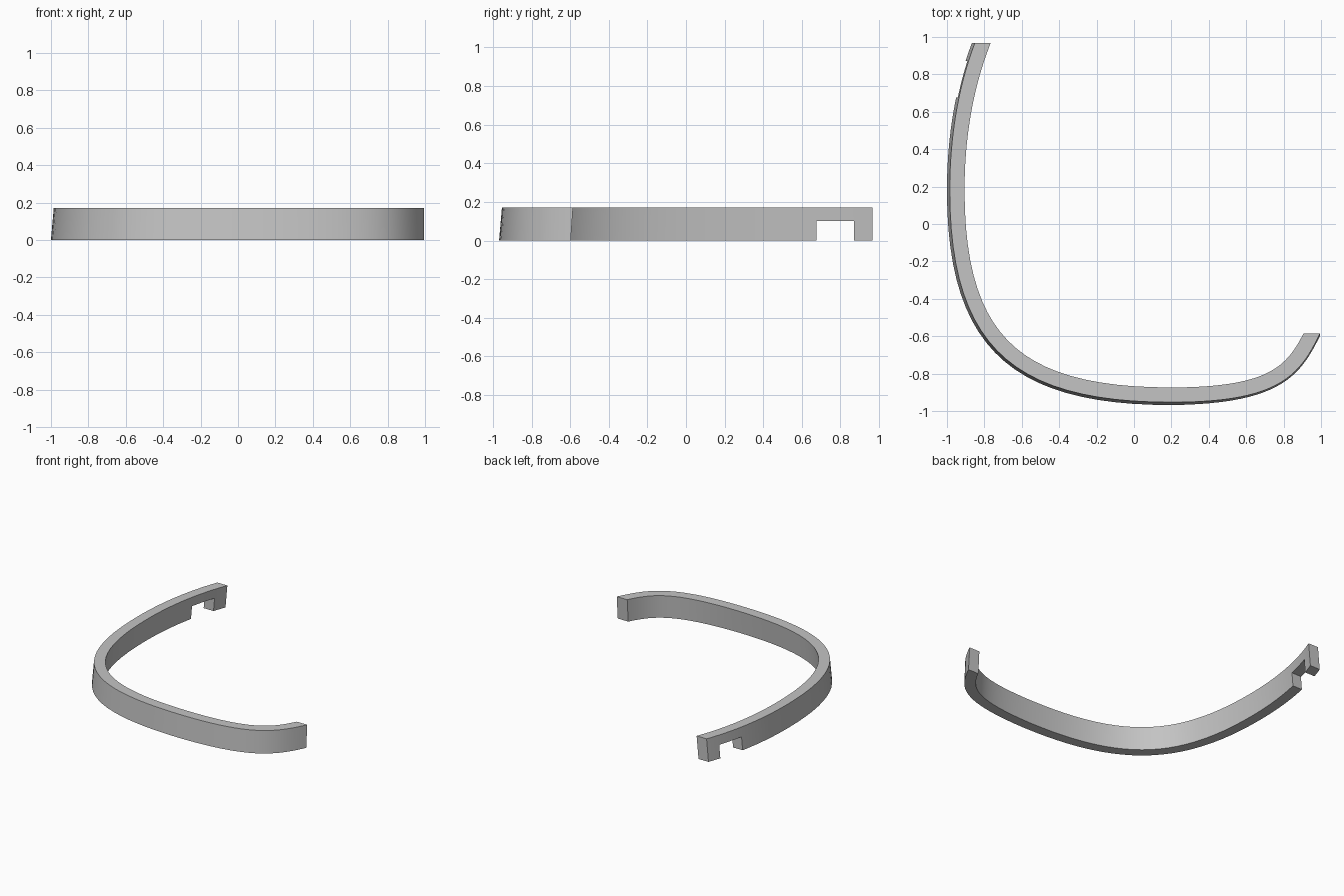
import bpy, bmesh
from mathutils import Vector
from mathutils.geometry import interpolate_bezier

cube = bpy.data.objects.get("Cube")
if cube:
    bpy.data.objects.remove(cube, do_unlink=True)

HEIGHT, THICK, STEPS = 0.172, 0.079, 24

grey = bpy.data.materials.new("plain grey")
grey.use_nodes = True
grey.diffuse_color = (0.55, 0.55, 0.55, 1)
grey.node_tree.nodes["Principled BSDF"].inputs["Base Color"].default_value = grey.diffuse_color

# Upper outer edge of the band, as three joined bezier arcs
arcs = [
    [(-0.85, 0.97), (-0.945, 0.72), (-0.985, 0.45), (-0.985, 0.18)],
    [(-0.985, 0.18), (-0.985, -0.66), (-0.64, -0.953), (0.2, -0.953)],
    [(0.2, -0.953), (0.78, -0.953), (0.885, -0.81), (0.995, -0.585)],
]
path = []
for a, h1, h2, b in arcs:
    pts = interpolate_bezier(*(Vector((*p, 0)) for p in (a, h1, h2, b)), STEPS)
    path += pts if not path else pts[1:]

# Run past both ends so they can be trimmed flat
path.insert(0, path[0] + (path[0] - path[1]).normalized() * 0.1)
path.append(path[-1] + (path[-1] - path[-2]).normalized() * 0.1)

# Sweep a leaning four-sided section along the path
bm = bmesh.new()
rings = []
for i, p in enumerate(path):
    t = (path[min(i + 1, len(path) - 1)] - path[max(i - 1, 0)]).normalized()
    inward = Vector((-t.y, t.x, 0))
    lean = 0.015 - 0.01 * max(0, min(1, (p.x - 0.2) / 0.8))
    top = Vector((0, 0, HEIGHT))
    corners = [p - inward * lean, p + inward * (THICK - lean),
               p + inward * THICK + top, p + top]
    rings.append([bm.verts.new(c) for c in corners])
for r, s in zip(rings, rings[1:]):
    for k in range(4):
        n = (k + 1) % 4
        bm.faces.new((r[k], r[n], s[n], s[k]))


def trim(side, point, normal):
    faces = [f for f in bm.faces if f.calc_center_median().x * side > 0.5]
    edges = {e for f in faces for e in f.edges}
    verts = {v for f in faces for v in f.verts}
    bmesh.ops.bisect_plane(bm, geom=list(verts) + list(edges) + faces, dist=1e-6,
                           plane_co=point, plane_no=normal, clear_outer=True)


# Trim and cap both ends
trim(-1, (0, 0.967, 0), (0, 1, 0))
trim(1, (0, -0.585, HEIGHT), (0, 1, -0.07))
bmesh.ops.holes_fill(bm, edges=[e for e in bm.edges if e.is_boundary], sides=0)
bmesh.ops.recalc_face_normals(bm, faces=bm.faces)

mesh = bpy.data.meshes.new("curved_band")
bm.to_mesh(mesh)
bm.free()
mesh.materials.append(grey)
band = bpy.data.objects.new("curved_band", mesh)
bpy.context.collection.objects.link(band)

# Notch in the lower edge near the back end
bpy.ops.mesh.primitive_cube_add(size=1, location=(-0.9, 0.773, 0))
cutter = bpy.context.object
cutter.name = "notch_cutter"
cutter.scale = (0.5, 0.196, 0.2)
cutter.hide_render = True
cutter.data.materials.append(grey)

bpy.ops.object.select_all(action='DESELECT')
band.select_set(True)
bpy.context.view_layer.objects.active = band
notch = band.modifiers.new("notch", 'BOOLEAN')
notch.operation = 'DIFFERENCE'
notch.solver = 'EXACT'
notch.object = cutter
bpy.ops.object.modifier_apply(modifier=notch.name)
bpy.data.objects.remove(cutter, do_unlink=True)
bpy.ops.object.shade_smooth_by_angle(angle=0.6)
